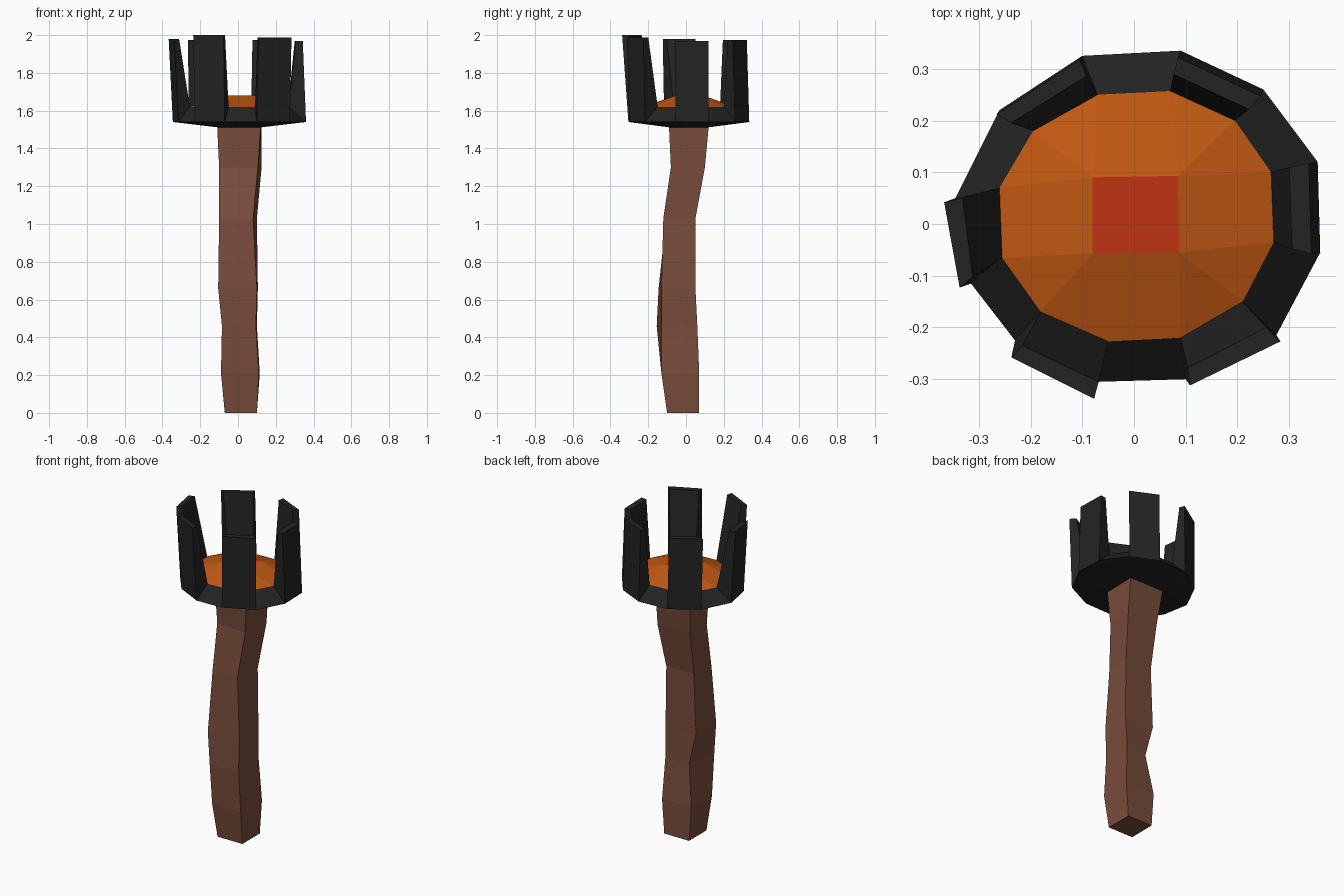
import bpy, bmesh

if "Cube" in bpy.data.objects:
    bpy.data.objects.remove(bpy.data.objects["Cube"])


def material(name, rgb):
    m = bpy.data.materials.new(name)
    m.diffuse_color = (*rgb, 1)
    m.use_nodes = True
    m.node_tree.nodes["Principled BSDF"].inputs["Base Color"].default_value = m.diffuse_color
    return m


wood = material("brown wood", (0.19, 0.074, 0.044))
iron = material("black iron", (0.017, 0.017, 0.017))
ember = material("orange ember", (0.53, 0.098, 0.006))
glow = material("red glow", (0.52, 0.034, 0.006))


def finish(name, bm, mats):
    bmesh.ops.recalc_face_normals(bm, faces=bm.faces)
    me = bpy.data.meshes.new(name)
    bm.to_mesh(me)
    bm.free()
    for m in mats:
        me.materials.append(m)
    ob = bpy.data.objects.new(name, me)
    bpy.context.collection.objects.link(ob)
    return ob


def verts(bm, points, z):
    return [bm.verts.new((x, y, z)) for x, y in points]


def fan(bm, square, ring):
    """Join a 4-sided loop to a 12-sided loop, three ring points per corner."""
    for k in range(4):
        a, b, c = (ring[(3 * k - 2 + j) % 12] for j in range(3))
        nxt = ring[(3 * k + 1) % 12]
        bm.faces.new((square[k], a, b))
        bm.faces.new((square[k], b, c))
        bm.faces.new((square[k], c, nxt, square[(k + 1) % 4]))


# Loops run clockwise seen from above, starting at the back left
OUTER = [(-.10, .325), (.09, .335), (.25, .26), (.355, .12), (.36, -.055), (.275, -.215),
         (.10, -.30), (-.07, -.305), (-.23, -.225), (-.315, -.115), (-.345, .05), (-.26, .22)]
INNER = [(-.07, .25), (.07, .257), (.195, .20), (.265, .10), (.27, -.035), (.21, -.15),
         (.09, -.22), (-.05, -.227), (-.18, -.17), (-.255, -.065), (-.26, .07), (-.195, .18)]

# Crooked square handle: height, then back left, back right, front right, front left
HANDLE = [
    (0.00, [(-.07, .07), (.10, .07), (.10, -.10), (-.07, -.10)]),
    (0.21, [(-.085, .07), (.115, .07), (.11, -.13), (-.09, -.125)]),
    (0.46, [(-.05, .04), (.10, .06), (.095, -.13), (-.085, -.155)]),
    (0.66, [(-.10, .045), (.105, .05), (.10, -.13), (-.105, -.145)]),
    (1.03, [(-.085, .045), (.10, .05), (.08, -.12), (-.10, -.105)]),
    (1.30, [(-.09, .09), (.125, .10), (.105, -.08), (-.10, -.06)]),
    (1.515, [(-.11, .12), (.125, .12), (.12, -.09), (-.11, -.07)]),
]
bm = bmesh.new()
loops = [verts(bm, pts, z) for z, pts in HANDLE]
for lo, hi in zip(loops, loops[1:]):
    for i in range(4):
        j = (i + 1) % 4
        bm.faces.new((lo[i], lo[j], hi[j], hi[i]))
bm.faces.new(loops[0])
bm.faces.new(loops[-1])
finish("handle", bm, [wood])

# Iron basket: shallow underside, sloped rim, a prong on every second side
PRONGS = {1: (-.005, -.013, 1.975), 3: (-.017, -.002, 1.968), 5: (.008, -.012, 1.988),
          7: (-.007, -.033, 2.0), 9: (-.022, -.008, 1.98), 11: (-.005, -.008, 1.975)}
bm = bmesh.new()
socket = verts(bm, HANDLE[-1][1], 1.512)
outer = verts(bm, OUTER, 1.54)
inner = verts(bm, INNER, 1.62)
bm.faces.new(socket)
fan(bm, socket, outer)
for i in range(12):
    j = (i + 1) % 12
    base = [outer[i], outer[j], inner[j], inner[i]]
    if i not in PRONGS:
        bm.faces.new(base)
        continue
    dx, dy, z = PRONGS[i]
    top = []
    for k, t in ((i, 0), (j, 0), (j, .42), (i, .42)):
        (ox, oy), (ix, iy) = OUTER[k], INNER[k]
        top.append(bm.verts.new((ox + (ix - ox) * t + dx, oy + (iy - oy) * t + dy, z)))
    for a in range(4):
        b = (a + 1) % 4
        bm.faces.new((base[a], base[b], top[b], top[a]))
    bm.faces.new(top)
finish("iron_basket", bm, [iron])

# Ember mound filling the basket, with a glowing flat top
bm = bmesh.new()
crown = verts(bm, [(-.08, .09), (.085, .093), (.087, -.055), (-.08, -.057)], 1.68)
rim = verts(bm, INNER, 1.62)
fan(bm, crown, rim)
bm.faces.new(crown).material_index = 1
bm.faces.new(rim)
finish("ember_mound", bm, [ember, glow])
